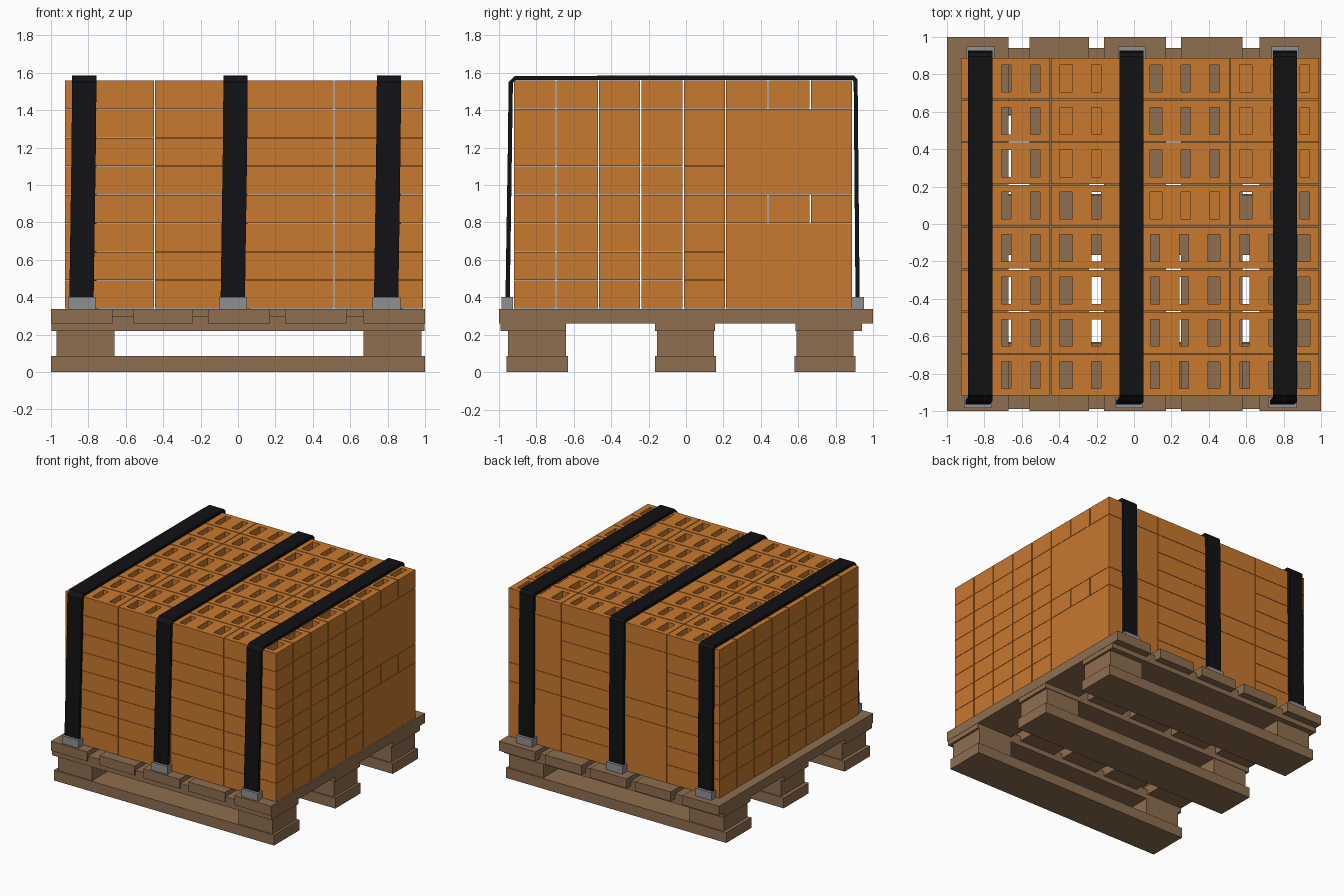
import bpy, bmesh, math

if "Cube" in bpy.data.objects:
    bpy.data.objects.remove(bpy.data.objects["Cube"])


def material(name, rgb):
    m = bpy.data.materials.new(name)
    m.diffuse_color = (*rgb, 1)
    m.use_nodes = True
    m.node_tree.nodes["Principled BSDF"].inputs["Base Color"].default_value = m.diffuse_color
    return m


CLAY = material("clay", (0.58, 0.19, 0.028))
WOOD = material("wood", (0.27, 0.156, 0.08))
BLACK = material("strap_black", (0.006, 0.006, 0.007))
STEEL = material("steel", (0.28, 0.28, 0.29))


def mesh_from(name, verts, faces, mat):
    me = bpy.data.meshes.new(name)
    me.from_pydata(verts, [], faces)
    bm = bmesh.new()
    bm.from_mesh(me)
    bmesh.ops.remove_doubles(bm, verts=bm.verts, dist=1e-5)
    bmesh.ops.recalc_face_normals(bm, faces=bm.faces)
    bm.to_mesh(me)
    bm.free()
    me.materials.append(mat)
    return me


def place(name, me, loc=(0, 0, 0), turn=0.0):
    ob = bpy.data.objects.new(name, me)
    ob.location = loc
    ob.rotation_euler.z = turn
    bpy.context.collection.objects.link(ob)
    return ob


def box(name, x, y, z, mat):
    v = [(a, b, c) for a in x for b in y for c in z]
    f = [(0, 1, 3, 2), (4, 6, 7, 5), (0, 4, 5, 1), (2, 3, 7, 6), (0, 2, 6, 4), (1, 5, 7, 3)]
    return place(name, mesh_from(name, v, f, mat))


def brick_mesh():
    # Cell grid with three cells left open as through holes
    xs = [-0.2375, -0.188, -0.122, -0.02, 0.03, 0.135, 0.185, 0.2375]
    ys = [-0.11, -0.072, 0.072, 0.11]
    h = 0.15

    def solid(i, j):
        return 0 <= i < 7 and 0 <= j < 3 and not (j == 1 and i in (1, 3, 5))

    verts, faces = [], []

    def quad(*pts):
        n = len(verts)
        verts.extend(pts)
        faces.append((n, n + 1, n + 2, n + 3))

    for i in range(7):
        for j in range(3):
            if not solid(i, j):
                continue
            c = [(xs[i], ys[j]), (xs[i + 1], ys[j]), (xs[i + 1], ys[j + 1]), (xs[i], ys[j + 1])]
            for z in (0, h):
                quad(*[(x, y, z) for x, y in c])
            for k, (di, dj) in enumerate([(0, -1), (1, 0), (0, 1), (-1, 0)]):
                if not solid(i + di, j + dj):
                    a, b = c[k], c[(k + 1) % 4]
                    quad((*a, 0), (*b, 0), (*b, h), (*a, h))
    return mesh_from("brick", verts, faces, CLAY)


# Pallet: runners, corner and middle blocks, stringers, deck boards
RUNNERS = [(-0.96, -0.63), (-0.165, 0.16), (0.58, 0.905)]
STRINGERS = [(-0.99, -0.64, 0.30), (-0.165, 0.155, 0.336), (0.585, 0.94, 0.30)]
for n, ((a, b), (s0, s1, top)) in enumerate(zip(RUNNERS, STRINGERS)):
    box(f"pallet_runner_{n}", (-1, 1), (a, b), (0, 0.085), WOOD)
    for m, x in enumerate([(-0.97, -0.66), (0.67, 0.98)]):
        box(f"pallet_block_{n}_{m}", x, (a + 0.01, b - 0.01), (0.085, 0.22), WOOD)
    box(f"pallet_stringer_{n}", (-0.998, 0.998), (s0, s1), (0.22, top), WOOD)
for n, x in enumerate([(-1, -0.67), (-0.56, -0.24), (-0.16, 0.17), (0.25, 0.58), (0.67, 1)]):
    box(f"deck_board_{n}", x, (-1, 1), (0.26, 0.338), WOOD)

# Brick stack: solid slabs replace some of the hidden-course bricks
BRICK = brick_mesh()


def col_x(i):
    return -0.6875 + 0.48 * i


def row_y(j):
    return -0.808 + 0.2265 * j


def layer_z(k):
    return 0.34 + 0.1525 * k


SLABS = [(1, 5, 7), (3, 5, 7), (2, 4, 4)]  # column, first row, last row
for c, j0, j1 in SLABS:
    for k0 in (0, 4):
        box(f"solid_bricks_{c}_{k0}", (col_x(c) - 0.2375, col_x(c) + 0.2375),
            (row_y(j0) - 0.11, row_y(j1) + 0.11), (layer_z(k0), layer_z(k0 + 2) + 0.15), CLAY)
for k in range(8):
    for j in range(8):
        for i in range(4):
            if k not in (3, 7) and any(i == c and a <= j <= b for c, a, b in SLABS):
                continue
            turn = math.pi if i >= 2 and j < 4 else 0
            place(f"brick_{k}_{j}_{i}", BRICK, (col_x(i), row_y(j), layer_z(k)), turn)

# Straps: x shift, then outer and inner y/z of each bend
PATH = [(-0.012, -0.965, 0.38, -0.942, 0.38), (0.0, -0.952, 1.2, -0.930, 1.2),
        (0.003, -0.948, 1.55, -0.925, 1.545), (0.003, -0.915, 1.583, -0.91, 1.561),
        (0.003, 0.895, 1.586, 0.89, 1.561), (0.003, 0.917, 1.565, 0.896, 1.55),
        (0.003, 0.928, 0.38, 0.906, 0.38)]
for n, cx in enumerate([-0.825, -0.016, 0.804]):
    verts, faces = [], [(0, 1, 2, 3)]
    for dx, oy, oz, iy, iz in PATH:
        l, r = cx + dx - 0.065, cx + dx + 0.065
        verts += [(l, oy, oz), (r, oy, oz), (r, iy, iz), (l, iy, iz)]
    for s in range(len(PATH) - 1):
        for e in range(4):
            p, q = 4 * s + e, 4 * s + (e + 1) % 4
            faces.append((p, q, q + 4, p + 4))
    last = 4 * (len(PATH) - 1)
    faces.append(tuple(range(last, last + 4)))
    place(f"strap_{n}", mesh_from(f"strap_{n}", verts, faces, BLACK))
    # Steel clips holding the strap ends
    box(f"front_clip_{n}", (cx - 0.084, cx + 0.064), (-0.985, -0.924), (0.338, 0.402), STEEL)
    box(f"back_clip_{n}", (cx - 0.07, cx + 0.078), (0.888, 0.95), (0.338, 0.402), STEEL)
